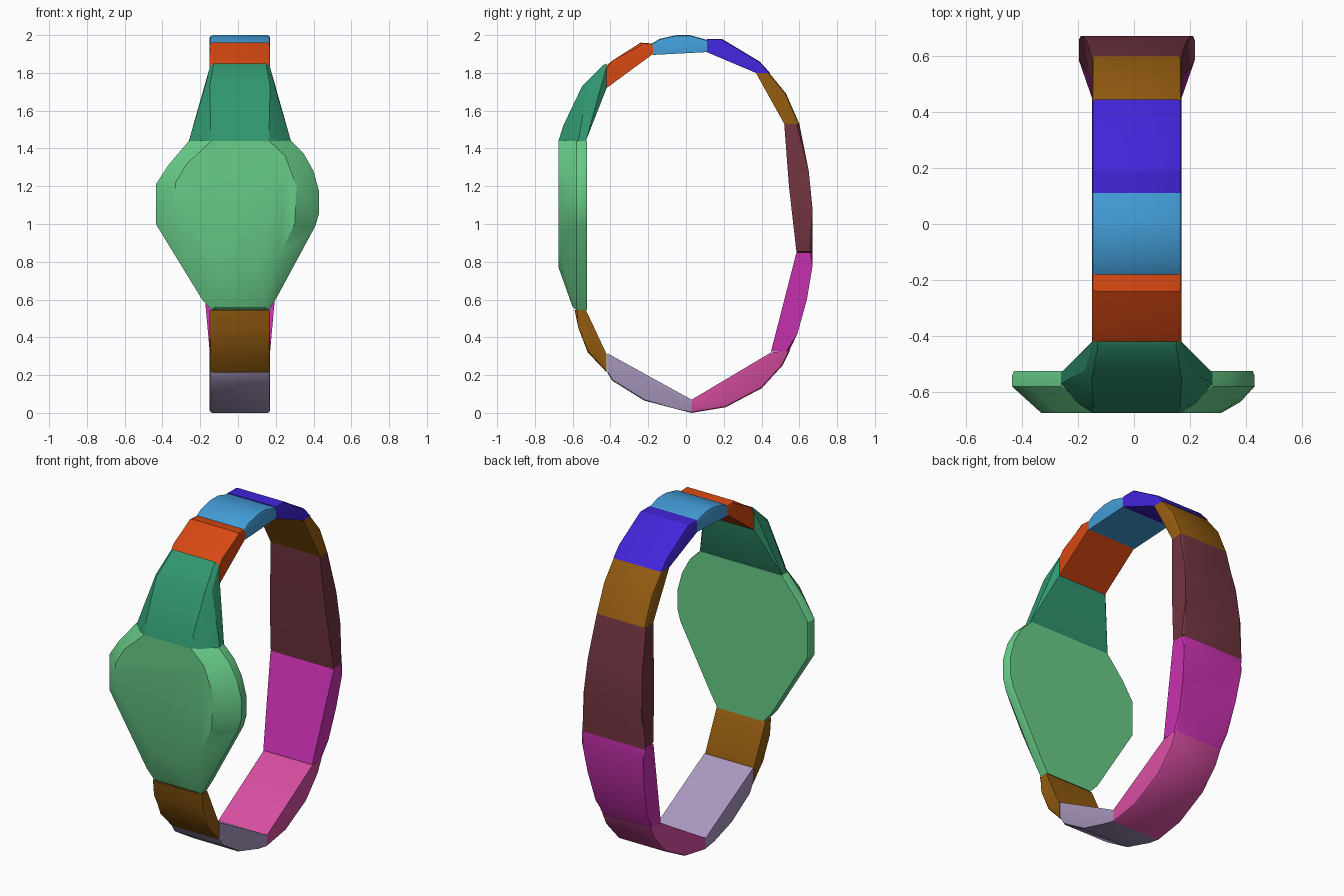
import bpy, bmesh, math

cube = bpy.data.objects.get("Cube")
if cube:
    bpy.data.objects.remove(cube, do_unlink=True)


def material(name, rgb):
    """Flat material from 0-255 display colour, stored as linear."""
    linear = [((c / 255 + 0.055) / 1.055) ** 2.4 for c in rgb] + [1.0]
    mat = bpy.data.materials.new(name)
    mat.use_nodes = True
    mat.diffuse_color = linear
    mat.node_tree.nodes["Principled BSDF"].inputs["Base Color"].default_value = linear
    return mat


light_green = material("light green", (104, 205, 137))
dark_green = material("dark green", (48, 150, 111))
orange = material("orange", (214, 72, 18))
sky_blue = material("sky blue", (66, 156, 214))
deep_blue = material("deep blue", (66, 36, 216))
brown = material("brown", (148, 92, 16))
maroon = material("maroon", (114, 52, 64))
magenta = material("magenta", (204, 50, 178))
pink = material("pink", (216, 78, 162))
lavender = material("lavender", (170, 153, 192))

MID = 0.01      # centre line of the strap
HALF = 0.16     # half width of the strap


def finish(name, bm, mat):
    bmesh.ops.recalc_face_normals(bm, faces=bm.faces)
    mesh = bpy.data.meshes.new(name)
    bm.to_mesh(mesh)
    bm.free()
    mesh.materials.append(mat)
    obj = bpy.data.objects.new(name, mesh)
    bpy.context.collection.objects.link(obj)
    bpy.ops.object.select_all(action='DESELECT')
    obj.select_set(True)
    bpy.context.view_layer.objects.active = obj
    bpy.ops.object.shade_smooth_by_angle(angle=math.radians(28))


def link(name, mat, profile, width=lambda z: HALF, soft=0.014):
    """Strap link: (y, z) profile from seam to seam, with softened long edges."""
    bm = bmesh.new()
    left, right = [[bm.verts.new((MID + s * width(z), y, z)) for y, z in profile]
                   for s in (1, -1)]
    bm.faces.new(left)
    bm.faces.new(right[::-1])
    n = len(profile)
    for i in range(n):
        j = (i + 1) % n
        bm.faces.new((left[j], left[i], right[i], right[j]))
    # Long edges are all those except the first and last seam
    edges = [bm.edges.get((ring[i], ring[i + 1]))
             for ring in (left, right) for i in range(1, n - 2)]
    bmesh.ops.bevel(bm, geom=edges, offset=soft, segments=2, profile=0.5,
                    affect='EDGES', clamp_overlap=True)
    finish(name, bm, mat)


def hull(name, mat, points):
    """Faceted solid wrapped around points."""
    bm = bmesh.new()
    for p in points:
        bm.verts.new(p)
    out = bmesh.ops.convex_hull(bm, input=bm.verts)
    loose = {g for g in out["geom_interior"] + out["geom_unused"]
             if isinstance(g, bmesh.types.BMVert)}
    bmesh.ops.delete(bm, geom=list(loose), context='VERTS')
    finish(name, bm, mat)


# Strap over the top
link("upper_front_link", orange, [(-.42, 1.72), (-.42, 1.84), (-.39, 1.865),
     (-.24, 1.96), (-.175, 1.955), (-.175, 1.90)])
link("top_link", sky_blue, [(-.175, 1.895), (-.18, 1.955), (-.14, 1.98),
     (-.05, 2.0), (.02, 2.0), (.11, 1.975), (.11, 1.91)])
link("upper_back_link", deep_blue, [(.11, 1.91), (.11, 1.98), (.19, 1.98),
     (.39, 1.86), (.445, 1.80), (.37, 1.80)])
link("back_shoulder_link", brown, [(.37, 1.80), (.44, 1.80), (.53, 1.69),
     (.60, 1.53), (.52, 1.53)])

# Flared back pair
link("back_plate", maroon, [(.52, 1.53), (.60, 1.53), (.65, 1.28), (.67, 1.08),
     (.67, .85), (.585, .85), (.545, 1.2)],
     lambda z: HALF + .047 * (1.53 - z) / .68)
link("lower_back_plate", magenta, [(.585, .85), (.67, .85), (.67, .78),
     (.64, .60), (.59, .42), (.545, .325), (.45, .325)],
     lambda z: HALF + .047 * (z - .325) / .525)

# Strap along the bottom
link("bottom_back_link", pink, [(.45, .32), (.55, .33), (.51, .25), (.40, .13),
     (.21, .03), (.03, 0), (.03, .07)])
link("bottom_front_link", lavender, [(.03, .07), (.03, 0), (-.05, .02),
     (-.22, .065), (-.39, .17), (-.415, .21), (-.415, .315)])
link("lower_front_link", brown, [(-.42, .31), (-.42, .215), (-.52, .32),
     (-.57, .45), (-.59, .545), (-.53, .545)])

# Tapered lug joining strap and face plate
lug = [(-.53, 1.44, .27), (-.57, 1.44, .27), (-.64, 1.44, .21), (-.675, 1.44, .155),
       (-.65, 1.52, .155), (-.55, 1.73, .16), (-.52, 1.73, .183), (-.44, 1.84, .14),
       (-.42, 1.835, .158), (-.42, 1.85, .14), (-.42, 1.72, .16), (-.56, 1.70, .14)]
hull("upper_lug", dark_green, [(MID + s * h, y, z) for y, z, h in lug for s in (1, -1)])

# Large face plate: outline with an inset, domed front
outline = [(-.26, 1.44), (-.37, 1.31), (-.435, 1.21), (-.435, 1.0), (-.19, .60),
           (-.14, .545), (.165, .545), (.21, .62), (.41, .99), (.43, 1.06),
           (.43, 1.17), (.40, 1.28), (.35, 1.37), (.28, 1.44)]
front = [(-.14, 1.44), (-.27, 1.32), (-.33, 1.22), (-.33, 1.08), (-.11, .81),
         (-.05, .77), (.10, .77), (.22, .84), (.30, 1.0), (.31, 1.2), (.25, 1.36),
         (.165, 1.44)]
plate = [(x * .985, -.525, z) for x, z in outline]
plate += [(x, y, z) for x, z in outline for y in (-.54, -.58)]
plate += [(x, -.675, z) for x, z in front]
plate += [(.38, -.635, 1.1), (.36, -.635, 1.25), (.34, -.635, .98),
          (-.12, -.60, .56), (.14, -.60, .56)]
hull("face_plate", light_green, plate)
